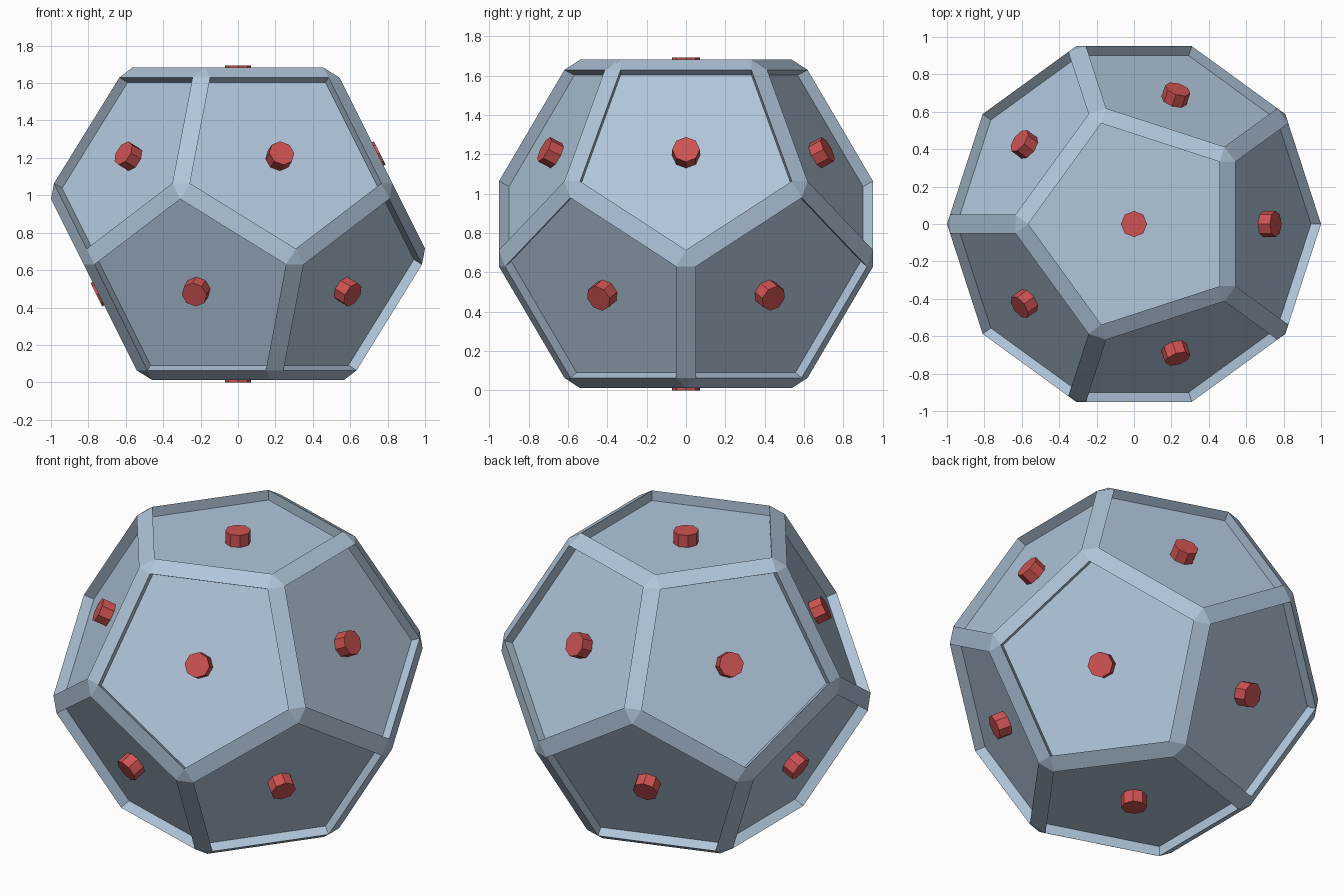
import bpy, bmesh, math
from itertools import combinations
from mathutils import Vector, Matrix

if "Cube" in bpy.data.objects:
    bpy.data.objects.remove(bpy.data.objects["Cube"])

R = 0.835        # distance from centre to rim plane of each face
K = 0.887        # pentagon shrink that leaves the flat edge bands
DEPTH = 0.06     # panel recess
PEG_R = 0.07     # peg radius
PEG_OUT = 0.847  # distance from centre to peg tips
CENTRE = Vector((0, 0, PEG_OUT))


def material(name, rgb):
    m = bpy.data.materials.new(name)
    m.diffuse_color = (*rgb, 1)
    m.use_nodes = True
    m.node_tree.nodes["Principled BSDF"].inputs["Base Color"].default_value = m.diffuse_color
    return m


def add_object(name, bm, mat):
    bmesh.ops.recalc_face_normals(bm, faces=bm.faces)
    me = bpy.data.meshes.new(name)
    bm.to_mesh(me)
    bm.free()
    me.materials.append(mat)
    ob = bpy.data.objects.new(name, me)
    bpy.context.collection.objects.link(ob)
    return ob


blue = material("steel_blue", (0.44, 0.57, 0.71))
red = material("peg_red", (0.62, 0.085, 0.085))

# Twelve face directions: top, bottom, and two staggered rings
c, s = 2 / math.sqrt(5), 1 / math.sqrt(5)
normals = [Vector((0, 0, 1)), Vector((0, 0, -1))]
for i in range(5):
    for start, z in ((0, s), (36, -s)):
        a = math.radians(start + 72 * i)
        normals.append(Vector((c * math.cos(a), c * math.sin(a), z)))

# Body: chamfered dodecahedron from the hull of the shrunken pentagons
bm = bmesh.new()
for tri in combinations(normals, 3):
    if all(abs(p.dot(q) - s) < 0.01 for p, q in combinations(tri, 2)):
        corner = (tri[0] + tri[1] + tri[2]) * (R / (1 + 2 * s))
        for n in tri:
            bm.verts.new((n * R).lerp(corner, K) + CENTRE)
bmesh.ops.convex_hull(bm, input=bm.verts[:])
bmesh.ops.dissolve_limit(bm, angle_limit=0.02, verts=bm.verts[:], edges=bm.edges[:])
bmesh.ops.recalc_face_normals(bm, faces=bm.faces)
bm.normal_update()

# Recessed pentagon panels
pentagons = [f for f in bm.faces if len(f.verts) == 5]
dirs = [f.normal.copy() for f in pentagons]
panels = bmesh.ops.extrude_discrete_faces(bm, faces=pentagons)["faces"]
for f in panels:
    f.normal_update()
    n = max(dirs, key=lambda d: d.dot(f.calc_center_median() - CENTRE))
    bmesh.ops.translate(bm, verts=f.verts[:], vec=-n * DEPTH)
add_object("panelled_body", bm, blue)

# One eight-sided peg in the middle of every panel
for i, n in enumerate(normals):
    length = PEG_OUT - (R - DEPTH) + 0.03
    rot = n.to_track_quat('Z', 'Y').to_matrix().to_4x4()
    bm = bmesh.new()
    bmesh.ops.create_cone(bm, cap_ends=True, segments=8, radius1=PEG_R,
                          radius2=PEG_R, depth=length,
                          matrix=Matrix.Translation(CENTRE + n * (PEG_OUT - length / 2)) @ rot)
    add_object(f"peg_{i + 1}", bm, red)
